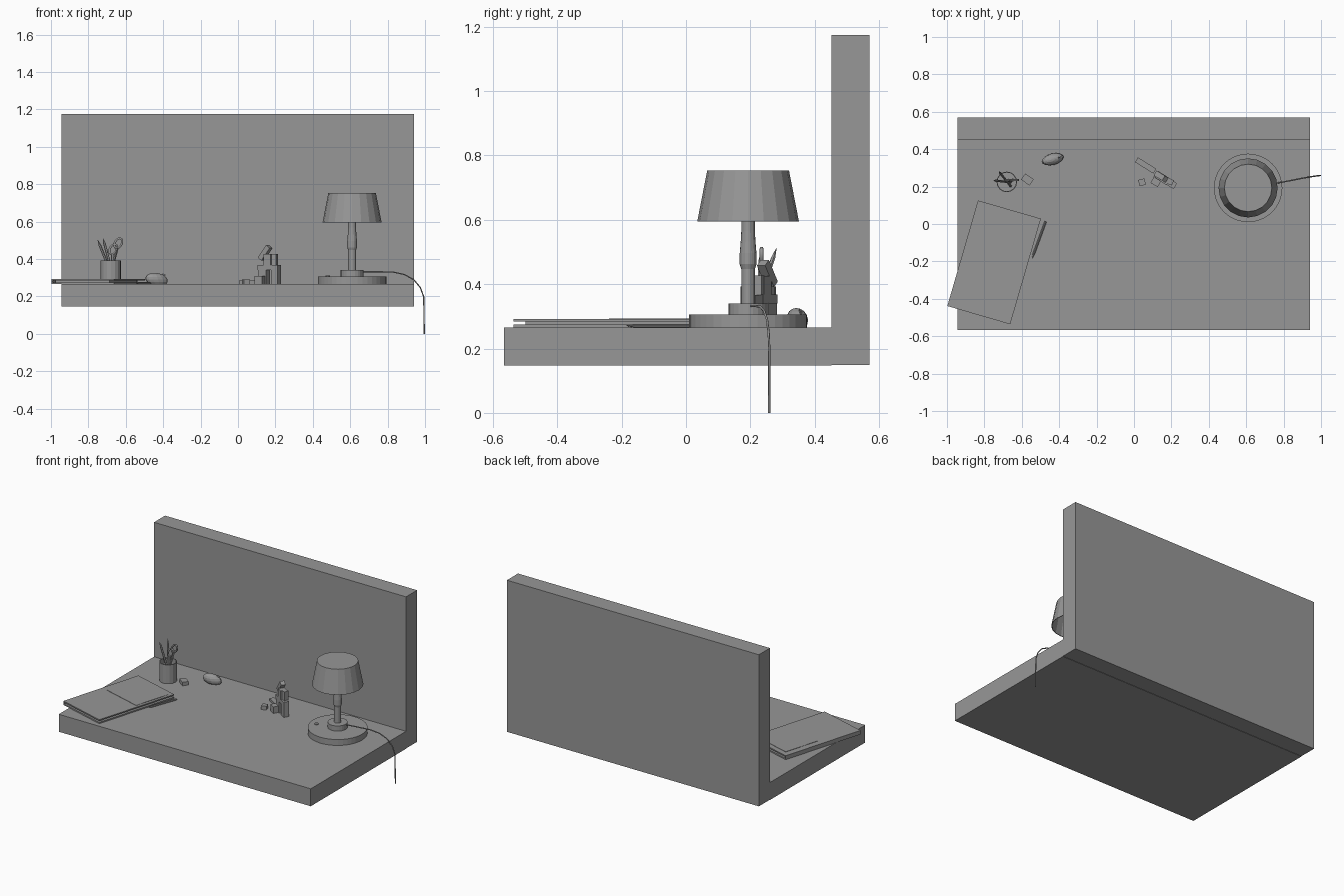
import bpy, bmesh, math
from mathutils import Vector, Matrix

if "Cube" in bpy.data.objects:
    bpy.data.objects.remove(bpy.data.objects["Cube"])

DESK = 0.268  # desk top height before the small overall shift
SHIFT = (0, 0.003, -0.003)
GREY = bpy.data.materials.new("dark_grey")
GREY.diffuse_color = (0.31, 0.31, 0.31, 1)
GREY.use_nodes = True
GREY.node_tree.nodes["Principled BSDF"].inputs["Base Color"].default_value = GREY.diffuse_color


def add_object(name, data):
    data.materials.append(GREY)
    ob = bpy.data.objects.new(name, data)
    ob.location = SHIFT
    bpy.context.collection.objects.link(ob)
    return ob


def finish(name, bm):
    bmesh.ops.recalc_face_normals(bm, faces=bm.faces)
    me = bpy.data.meshes.new(name)
    bm.to_mesh(me)
    bm.free()
    return add_object(name, me)


def box(name, center, size, rz=0, ry=0):
    bm = bmesh.new()
    bmesh.ops.create_cube(bm, size=1)
    m = (Matrix.Translation(center) @ Matrix.Rotation(math.radians(rz), 4, 'Z')
         @ Matrix.Rotation(math.radians(ry), 4, 'Y') @ Matrix.Diagonal((*size, 1)))
    bm.transform(m)
    return finish(name, bm)


def lathe(name, x, y, profile, sides):
    """Revolve (radius, z) points; radius 0 closes the end with a cap."""
    bm = bmesh.new()
    rings = []
    for r, z in profile:
        if r == 0:
            rings.append([bm.verts.new((x, y, z))] * sides)
        else:
            rings.append([bm.verts.new((x + r * math.cos(2 * math.pi * i / sides),
                                        y + r * math.sin(2 * math.pi * i / sides), z))
                          for i in range(sides)])
    for a, b in zip(rings, rings[1:]):
        for i in range(sides):
            j = (i + 1) % sides
            corners = list(dict.fromkeys((a[i], a[j], b[j], b[i])))
            if len(corners) > 2:
                bm.faces.new(corners)
    bmesh.ops.remove_doubles(bm, verts=bm.verts, dist=1e-5)
    return finish(name, bm)


def rod(name, start, end, r1, r2, sides):
    bm = bmesh.new()
    a, b = Vector(start), Vector(end)
    bmesh.ops.create_cone(bm, cap_ends=True, segments=sides, radius1=r1, radius2=r2,
                          depth=(b - a).length)
    bm.transform(Matrix.Translation((a + b) / 2) @ (b - a).to_track_quat('Z', 'Y').to_matrix().to_4x4())
    return finish(name, bm)


def tube(name, pts, r, cyclic=False, res=1):
    cu = bpy.data.curves.new(name, 'CURVE')
    cu.dimensions = '3D'
    cu.bevel_depth = r
    cu.bevel_resolution = res
    cu.use_fill_caps = True
    sp = cu.splines.new('POLY')
    sp.points.add(len(pts) - 1)
    for p, c in zip(sp.points, pts):
        p.co = (*c, 1)
    sp.use_cyclic_u = cyclic
    return add_object(name, cu)


# Desk slab and back wall
box("desk_top", (-0.002, -0.06, 0.209), (1.885, 1.018, 0.118))
box("back_wall", (-0.002, 0.508, 0.6645), (1.885, 0.118, 1.025))

# Table lamp
LX, LY = 0.61, 0.19
lathe("lamp_base", LX, LY, [(0, DESK), (0.183, DESK), (0.183, 0.308), (0, 0.308)], 40)
lathe("lamp_collar", LX, LY, [(0, 0.308), (0.061, 0.308), (0.061, 0.343), (0, 0.343)], 24)
lathe("lamp_stem", LX, LY, [(0, 0.34), (0.021, 0.34), (0.021, 0.45), (0.026, 0.465), (0.026, 0.5),
                            (0.023, 0.535), (0.021, 0.57), (0.021, 0.62), (0, 0.62)], 16)
lathe("lamp_bulb", LX, LY, [(0, 0.615), (0.018, 0.62), (0.034, 0.66), (0.025, 0.69), (0, 0.7)], 12)
lathe("lamp_shade", LX, LY, [(0.158, 0.598), (0.127, 0.757), (0, 0.757), (0, 0.753),
                             (0.123, 0.753), (0.154, 0.598), (0.158, 0.598)], 20)
lathe("lamp_switch", 0.48, 0.15, [(0, 0.306), (0.012, 0.306), (0.012, 0.314), (0, 0.314)], 10)
tube("lamp_cord", [(0.65, 0.197, 0.335), (0.75, 0.213, 0.335), (0.83, 0.228, 0.333), (0.89, 0.24, 0.32),
                   (0.94, 0.249, 0.292), (0.975, 0.254, 0.25), (0.993, 0.256, 0.2), (0.996, 0.256, 0.003)], 0.0035)

# Binder: two covers, pages, spine and a loose sheet
BX, BY, RZ = -0.748, -0.208, -16.2


def binder_part(name, dx, dy, z, size, ry=0):
    off = Matrix.Rotation(math.radians(RZ), 3, 'Z') @ Vector((dx, dy, 0))
    box(name, (BX + off.x, BY + off.y, z), size, RZ, ry)


binder_part("binder_back_cover", 0, 0, 0.2725, (0.35, 0.588, 0.009))
binder_part("binder_front_cover", 0, 0, 0.291, (0.35, 0.588, 0.008))
binder_part("binder_pages", -0.01, 0, 0.282, (0.3, 0.53, 0.011))
binder_part("binder_spine", -0.172, 0, 0.282, (0.006, 0.588, 0.012))
binder_part("cover_sheet", 0.012, 0.135, 0.2955, (0.29, 0.25, 0.003))

# Pen beside the binder
rod("pen", (-0.472, 0.012, 0.274), (-0.535, -0.16, 0.274), 0.006, 0.006, 8)
rod("pen_tip", (-0.535, -0.16, 0.274), (-0.545, -0.188, 0.274), 0.006, 0.001, 8)

# Pencil cup, hollow
lathe("pencil_cup", -0.68, 0.222, [(0, DESK), (0.055, DESK), (0.055, 0.395), (0.05, 0.395),
                                   (0.05, 0.276), (0, 0.276)], 16)

# Pencils leaning in the cup
for i, (foot, tip) in enumerate([((-0.66, 0.22, 0.28), (-0.75, 0.23, 0.505)),
                                 ((-0.66, 0.2, 0.28), (-0.722, 0.278, 0.515))]):
    a, b = Vector(foot), Vector(tip)
    neck = a.lerp(b, 0.87)
    rod(f"pencil_{i + 1}", a, neck, 0.007, 0.007, 6)
    rod(f"pencil_point_{i + 1}", neck, b, 0.007, 0.0008, 6)

# Scissors: crossed blades and two finger loops
for i, (cx, cz, foot) in enumerate([(-0.64, 0.487, -0.69), (-0.667, 0.455, -0.672)]):
    ring = [(cx + 0.02 * math.cos(t) + 0.008 * math.sin(t), 0.232, cz + 0.027 * math.sin(t))
            for t in [k * math.pi / 6 for k in range(12)]]
    tube(f"scissor_loop_{i + 1}", ring, 0.006, True)
    rod(f"scissor_blade_{i + 1}", (cx - 0.006, 0.232, cz - 0.025), (foot, 0.228 + 0.006 * i, 0.28),
        0.008, 0.003, 4)

# Eraser
box("eraser", (-0.57, 0.235, 0.28), (0.055, 0.04, 0.024), -35)

# Computer mouse: squashed ball with a flattened underside, plus a wheel
bm = bmesh.new()
bmesh.ops.create_uvsphere(bm, u_segments=14, v_segments=8, radius=1)
for v in bm.verts:
    v.co.y *= 1 - 0.15 * v.co.x ** 2
    v.co.x -= 0.2 * v.co.z
    v.co.z = max(v.co.z, -0.7)
bm.transform(Matrix.Translation((-0.435, 0.343, DESK + 0.025)) @ Matrix.Rotation(math.radians(15), 4, 'Z')
             @ Matrix.Diagonal((0.061, 0.031, 0.036, 1)))
finish("mouse_body", bm)
box("mouse_wheel", (-0.397, 0.353, 0.317), (0.016, 0.006, 0.012), 15, 25)

# Wooden toy blocks: stack, leaning bar and loose pieces
box("block_pillar_right", (0.203, 0.21, 0.319), (0.042, 0.035, 0.102), -32)
box("block_pillar_left", (0.14, 0.25, 0.306), (0.05, 0.04, 0.076), -32)
box("block_lintel", (0.15, 0.243, 0.357), (0.085, 0.036, 0.028), -32)
box("block_cube_upper", (0.165, 0.234, 0.4), (0.045, 0.04, 0.058), -32)
box("block_cube_upper_right", (0.195, 0.222, 0.4), (0.028, 0.03, 0.06), -20)
box("block_leaning_bar", (0.145, 0.25, 0.436), (0.085, 0.03, 0.028), -32, -52)
box("block_fallen_plank", (0.062, 0.31, 0.278), (0.115, 0.03, 0.02), -32)
box("block_front_cube", (0.118, 0.224, 0.29), (0.045, 0.042, 0.044), -30)
box("block_small", (0.043, 0.22, 0.281), (0.034, 0.034, 0.026), 15)
